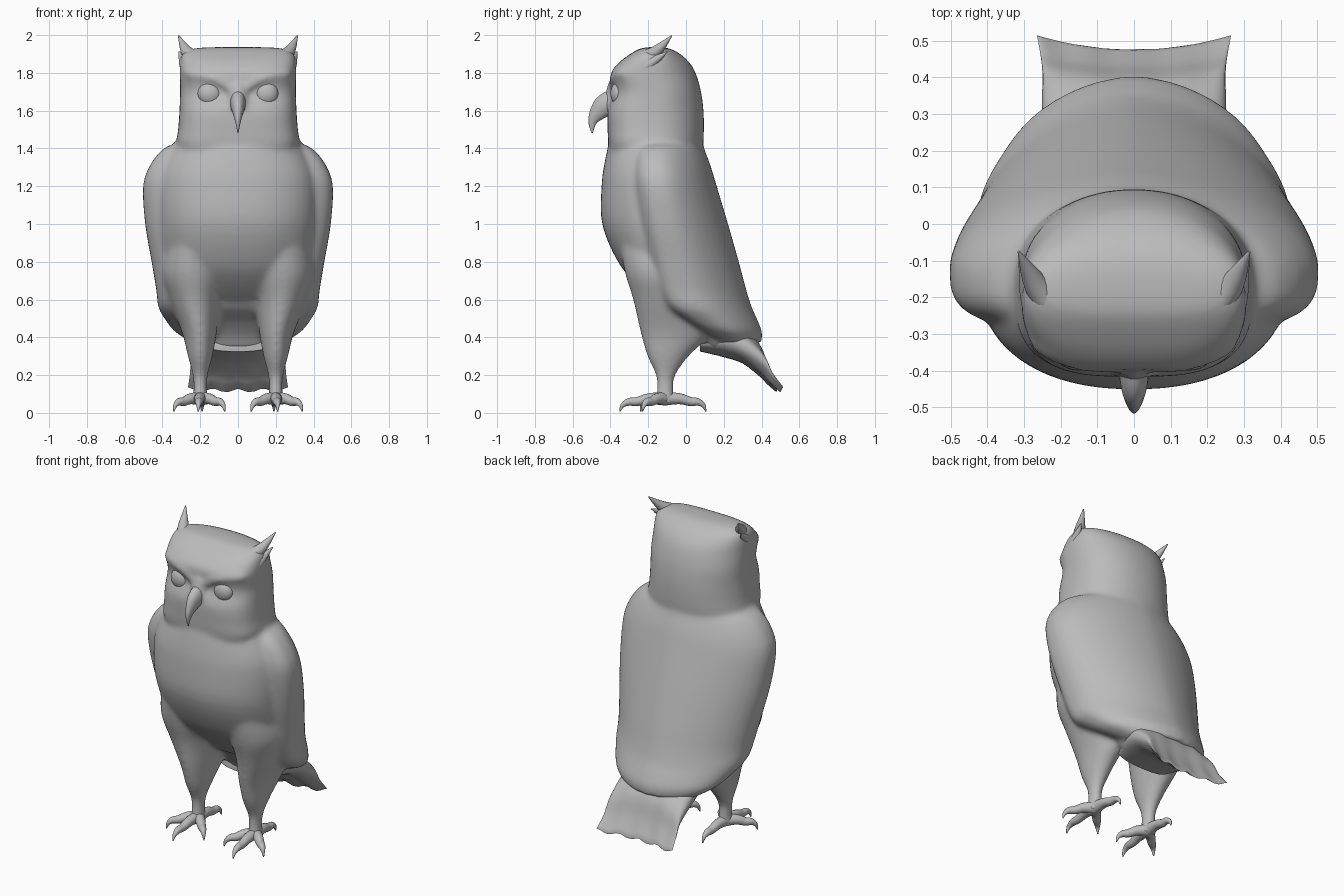
import bpy
import bmesh
from math import cos, sin, pi, radians
from mathutils import Vector

cube = bpy.data.objects.get("Cube")
if cube:
    bpy.data.objects.remove(cube, do_unlink=True)

grey = bpy.data.materials.new("plain grey")
grey.use_nodes = True
grey.diffuse_color = (0.5, 0.5, 0.5, 1)
grey.node_tree.nodes["Principled BSDF"].inputs["Base Color"].default_value = (0.5, 0.5, 0.5, 1)


def finish(name, bm):
    bmesh.ops.recalc_face_normals(bm, faces=bm.faces)
    mesh = bpy.data.meshes.new(name)
    for f in bm.faces:
        f.smooth = True
    bm.to_mesh(mesh)
    bm.free()
    mesh.set_sharp_from_angle(angle=radians(55))
    mesh.materials.append(grey)
    obj = bpy.data.objects.new(name, mesh)
    bpy.context.collection.objects.link(obj)
    return obj


def smooth_keys(keys, steps=4):
    """Spline through tuples of section values."""
    out = []
    last = len(keys) - 1
    for i in range(last):
        quad = list(zip(keys[max(i - 1, 0)], keys[i], keys[i + 1], keys[min(i + 2, last)]))
        for s in range(steps):
            t = s / steps
            out.append([b + 0.5 * t * (c - a + t * (2*a - 5*b + 4*c - d + t * (3*(b - c) + d - a)))
                        for a, b, c, d in quad])
    out.append(list(keys[-1]))
    return out


def loft(bm, rings):
    loops = [[bm.verts.new(p) for p in ring] for ring in rings]
    n = len(loops[0])
    for a, b in zip(loops, loops[1:]):
        for i in range(n):
            j = (i + 1) % n
            bm.faces.new((a[i], a[j], b[j], b[i]))
    bm.faces.new(loops[0])
    bm.faces.new(loops[-1])


def oval(low, high, half, e_low=2.0, e_high=2.0, widest=0.5, n=48):
    """Rounded section: (across, along) points, with a separate squareness each end."""
    mid = low + (high - low) * widest
    pts = []
    for i in range(n):
        c, s = cos(2 * pi * i / n), sin(2 * pi * i / n)
        e = 2 / (e_low if s < 0 else e_high)
        x = half * abs(c) ** e * (1 if c > 0 else -1)
        pts.append((x, mid + ((low if s < 0 else high) - mid) * abs(s) ** e))
    return pts


def upright(bm, keys, e_front=2.0, e_back=2.0, widest=0.5):
    """Keys: height, front y, back y, half width, centre x."""
    loft(bm, [[(x + cx, y, z) for x, y in oval(front, back, half, e_front, e_back, widest)]
              for z, front, back, half, cx in smooth_keys(keys)])


def tube(bm, keys, width=1.0, n=16):
    """Tapered tube. Keys: x, y, z, radius."""
    path = smooth_keys(keys)
    pts = [Vector(k[:3]) for k in path]
    side = (pts[-1] - pts[0]).cross(Vector((0, 0, 1))).normalized()
    rings = []
    for i, p in enumerate(pts):
        t = pts[min(i + 1, len(pts) - 1)] - pts[max(i - 1, 0)]
        up = side.cross(t).normalized()
        r = max(path[i][3], 0.002)
        rings.append([p + r * (side * width * cos(2 * pi * k / n) + up * sin(2 * pi * k / n))
                      for k in range(n)])
    loft(bm, rings)


def tube_part(name, keys, width=1.0):
    bm = bmesh.new()
    tube(bm, keys, width)
    finish(name, bm)


# Body: head, torso, wings, legs and brows blended into one skin
body = bmesh.new()

# Head: squared face, rounded back
upright(body, [
    (1.32, -0.39, 0.07, 0.28, 0), (1.42, -0.41, 0.09, 0.325, 0),
    (1.50, -0.415, 0.095, 0.317, 0), (1.60, -0.415, 0.093, 0.31, 0),
    (1.70, -0.382, 0.08, 0.307, 0), (1.79, -0.40, 0.055, 0.308, 0),
    (1.85, -0.36, 0.022, 0.307, 0), (1.90, -0.295, -0.03, 0.295, 0),
    (1.93, -0.24, -0.09, 0.23, 0), (1.937, -0.18, -0.14, 0.08, 0)],
    e_front=3.2, e_back=2.1)

# Torso: chest, belly and underside
upright(body, [
    (1.47, -0.40, 0.08, 0.31, 0), (1.32, -0.432, 0.10, 0.39, 0),
    (1.20, -0.447, 0.13, 0.42, 0), (1.00, -0.444, 0.18, 0.42, 0),
    (0.80, -0.36, 0.22, 0.40, 0), (0.67, -0.25, 0.25, 0.37, 0),
    (0.52, -0.07, 0.28, 0.32, 0), (0.42, 0.03, 0.30, 0.26, 0),
    (0.34, 0.08, 0.28, 0.20, 0)], e_front=2.25)

# Folded wings: broad squared shoulders in front, tapering to the back
upright(body, [
    (1.44, -0.24, 0.085, 0.28, 0), (1.425, -0.26, 0.09, 0.34, 0),
    (1.39, -0.28, 0.10, 0.405, 0), (1.31, -0.293, 0.13, 0.467, 0),
    (1.20, -0.293, 0.163, 0.503, 0), (1.00, -0.265, 0.223, 0.492, 0),
    (0.80, -0.22, 0.28, 0.458, 0), (0.65, -0.18, 0.32, 0.433, 0),
    (0.56, -0.13, 0.348, 0.422, 0), (0.50, -0.05, 0.375, 0.39, 0),
    (0.43, 0.07, 0.402, 0.335, 0), (0.37, 0.18, 0.40, 0.24, 0)],
    e_front=3.4, e_back=1.75, widest=0.37)

for s in (1, -1):
    # Feathered leg narrowing to the ankle
    upright(body, [
        (0.95, -0.36, 0.0, 0.14, 0.22 * s), (0.75, -0.325, 0.10, 0.17, 0.235 * s),
        (0.60, -0.28, 0.14, 0.135, 0.23 * s), (0.43, -0.242, 0.135, 0.093, 0.205 * s),
        (0.30, -0.205, 0.015, 0.065, 0.2 * s), (0.20, -0.16, -0.055, 0.04, 0.2 * s),
        (0.12, -0.155, -0.065, 0.037, 0.2 * s), (0.05, -0.165, -0.055, 0.042, 0.2 * s)])
    # Slanted brow ridge
    tube(body, [(s * 0.02, -0.385, 1.70, 0.024), (s * 0.09, -0.383, 1.755, 0.028),
                (s * 0.18, -0.36, 1.785, 0.033), (s * 0.26, -0.31, 1.80, 0.034),
                (s * 0.27, -0.22, 1.84, 0.025)])

# Bridge between brows and beak
tube(body, [(0, -0.35, 1.78, 0.03), (0, -0.375, 1.72, 0.045), (0, -0.38, 1.62, 0.06)])

skin = finish("body", body)
remesh = skin.modifiers.new("blend", 'REMESH')
remesh.mode = 'VOXEL'
remesh.voxel_size = 0.0125
remesh.use_smooth_shade = True
soften = skin.modifiers.new("soften", 'SMOOTH')
soften.factor = 0.5
soften.iterations = 14

# Tail: flattening fan with shallow feather grooves and a notched end
rings = []
for y, low, high, half in smooth_keys([
        (0.075, 0.325, 0.42, 0.18), (0.20, 0.295, 0.50, 0.235), (0.30, 0.262, 0.46, 0.25),
        (0.41, 0.195, 0.36, 0.25), (0.46, 0.155, 0.235, 0.255), (0.515, 0.118, 0.135, 0.265)]):
    fan = max(0, (y - 0.3) / 0.215)
    rings.append([(x, y - 0.04 * fan * (1 - (x / half) ** 2),
                   z + 0.01 * fan * cos(4 * pi * x / half))
                  for x, z in oval(low, high, half, 2.4, 2.2)])
tail = bmesh.new()
loft(tail, rings)
finish("tail", tail)

# Hooked beak, deep at the face
tube_part("beak", [(0, -0.37, 1.645, 0.075), (0, -0.43, 1.625, 0.062), (0, -0.47, 1.585, 0.043),
                   (0, -0.495, 1.54, 0.023), (0, -0.497, 1.482, 0.004)], width=0.62)

for label, s in (("left", 1), ("right", -1)):
    # Eye
    bm = bmesh.new()
    bmesh.ops.create_uvsphere(bm, u_segments=24, v_segments=16, radius=0.064)
    for v in bm.verts:
        v.co = (v.co.x + s * 0.15, v.co.y * 0.7 - 0.355, v.co.z + 1.69)
    finish(label + "_eye", bm)

    # Ear tufts: a tall one and a short one below it
    tube_part(label + "_ear_tuft", [(s * 0.20, -0.26, 1.875, 0.03), (s * 0.265, -0.17, 1.905, 0.034),
                                    (s * 0.315, -0.075, 1.997, 0.003)])
    tube_part(label + "_small_tuft", [(s * 0.27, -0.25, 1.81, 0.03), (s * 0.285, -0.18, 1.855, 0.028),
                                      (s * 0.312, -0.10, 1.912, 0.003)])

    # Toes: arched, each ending in a down-curved claw
    for toe, tx, ty in (("middle", 0.21, -0.35), ("inner", 0.07, -0.24),
                        ("outer", 0.34, -0.23), ("back", 0.19, 0.105)):
        keys = [(s * (0.2 + (tx - 0.2) * f), -0.11 + (ty + 0.11) * f, z, r)
                for f, z, r in ((0, 0.075, 0.036), (0.35, 0.075, 0.029), (0.62, 0.06, 0.024),
                                (0.8, 0.058, 0.02), (0.94, 0.04, 0.012), (1, 0.008, 0.003))]
        tube_part(f"{label}_{toe}_toe", keys)
